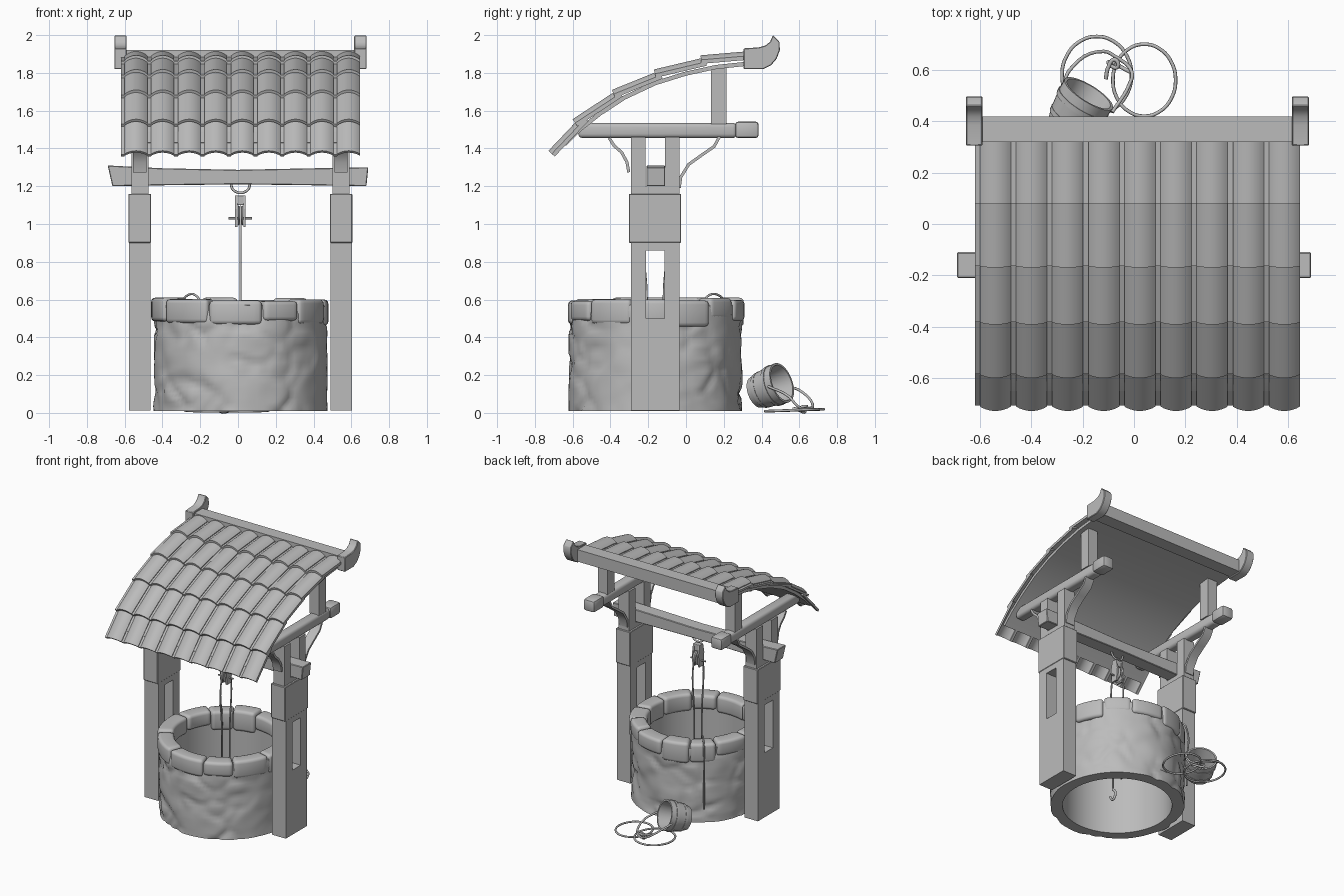
import bpy, bmesh, math, random
from mathutils import Vector, noise

random.seed(4)
if "Cube" in bpy.data.objects:
    bpy.data.objects.remove(bpy.data.objects["Cube"])

grey = bpy.data.materials.new("plain_grey")
grey.use_nodes = True
grey.diffuse_color = (0.5, 0.5, 0.5, 1)
grey.node_tree.nodes["Principled BSDF"].inputs["Base Color"].default_value = (0.5, 0.5, 0.5, 1)

CX, CY = 0.013, -0.163      # shared centre of frame and well


def activate(ob):
    bpy.ops.object.select_all(action='DESELECT')
    ob.select_set(True)
    bpy.context.view_layer.objects.active = ob


def smooth(ob, angle=40):
    activate(ob)
    bpy.ops.object.shade_smooth_by_angle(angle=math.radians(angle))


def finish(name, bm, bevel=0, segments=2):
    bmesh.ops.recalc_face_normals(bm, faces=bm.faces)
    me = bpy.data.meshes.new(name)
    bm.to_mesh(me)
    bm.free()
    ob = bpy.data.objects.new(name, me)
    bpy.context.collection.objects.link(ob)
    me.materials.append(grey)
    if bevel:
        mod = ob.modifiers.new("bevel", 'BEVEL')
        mod.width, mod.segments = bevel, segments
        activate(ob)
        bpy.ops.object.modifier_apply(modifier="bevel")
    return ob


def prism(name, pts, a, b, axis='X', bevel=0, segments=2):
    """Extrude a (y,z) outline along x, or an (x,z) outline along y."""
    place = (lambda p, t: (t, *p)) if axis == 'X' else (lambda p, t: (p[0], t, p[1]))
    bm = bmesh.new()
    ends = [[bm.verts.new(place(p, t)) for p in pts] for t in (a, b)]
    for ring in ends:
        bm.faces.new(ring)
    for i in range(len(pts)):
        j = (i + 1) % len(pts)
        bm.faces.new((ends[0][i], ends[0][j], ends[1][j], ends[1][i]))
    return finish(name, bm, bevel, segments)


def box(name, x, y, z, bevel=0, segments=2):
    return prism(name, [(y[0], z[0]), (y[1], z[0]), (y[1], z[1]), (y[0], z[1])], *x, 'X', bevel, segments)


def lathe(name, profile, n, shift=lambda a, r, z: r):
    """Spin a closed (radius, z) outline about z."""
    bm = bmesh.new()
    rings = []
    for i in range(n):
        a = math.tau * i / n
        rings.append([])
        for r, z in profile:
            r = shift(a, r, z)
            rings[-1].append(bm.verts.new((r * math.cos(a), r * math.sin(a), z)))
    for i in range(n):
        for k in range(len(profile)):
            m = (k + 1) % len(profile)
            p, q = rings[i], rings[(i + 1) % n]
            bm.faces.new((p[k], q[k], q[m], p[m]))
    return finish(name, bm)


def tube(name, pts, radius, closed=False):
    cu = bpy.data.curves.new(name, 'CURVE')
    cu.dimensions, cu.bevel_depth, cu.bevel_resolution = '3D', radius, 2
    cu.resolution_u, cu.use_fill_caps = 6, True
    sp = cu.splines.new('BEZIER')
    sp.bezier_points.add(len(pts) - 1)
    sp.use_cyclic_u = closed
    for bp, p in zip(sp.bezier_points, pts):
        bp.co = p
        bp.handle_left_type = bp.handle_right_type = 'AUTO'
    cu.materials.append(grey)
    ob = bpy.data.objects.new(name, cu)
    bpy.context.collection.objects.link(ob)
    activate(ob)
    bpy.ops.object.convert(target='MESH')
    smooth(bpy.context.object, 60)


# Well wall: a ring whose outside is worn into patches of stone
def worn(a, r, z):
    if r < 0.42:
        return r
    p = Vector((math.cos(a) * 2.4, math.sin(a) * 2.4, z * 7))
    d = noise.voronoi(p)[0]
    joint = max(0, 1 - (d[1] - d[0]) / 0.3)
    patch = min(1, max(0.1, 0.4 + 1.8 * noise.noise(p * 0.7)))
    return r - 0.018 * joint * patch + 0.006 * noise.noise(p * 1.5)


outer = [(0.46, 0.01 + 0.56 * i / 24) for i in range(25)]
wall = lathe("well_wall", outer + [(0.375, 0.57), (0.375, 0.01)], 128, worn)
wall.location = (CX, CY, 0)
smooth(wall, 50)

# Rim stones
weights = [random.uniform(0.7, 1.3) for _ in range(12)]
start = 0.2
for w in weights:
    sweep = math.tau * w / sum(weights)
    top, low = random.uniform(0.592, 0.612), random.uniform(0.45, 0.51)
    r_in, r_out = random.uniform(0.345, 0.36), random.uniform(0.462, 0.475)
    bm = bmesh.new()
    rings = []
    for i in range(7):
        a = start + 0.004 + (sweep - 0.008) * i / 6
        rings.append([bm.verts.new((CX + r * math.cos(a), CY + r * math.sin(a), z))
                      for r, z in ((r_in, low), (r_out, low), (r_out, top), (r_in, top))])
    bm.faces.new(rings[0])
    bm.faces.new(rings[-1])
    for p, q in zip(rings, rings[1:]):
        for k in range(4):
            bm.faces.new((p[k], q[k], q[(k + 1) % 4], p[(k + 1) % 4]))
    stone = finish("rim_stone", bm)
    mod = stone.modifiers.new("bevel", 'BEVEL')
    mod.width, mod.segments, mod.limit_method = 0.022, 3, 'ANGLE'
    activate(stone)
    bpy.ops.object.modifier_apply(modifier="bevel")
    smooth(stone, 60)
    start += sweep


# Timber frame, repeated on both sides
def strip(name, path, x, t):
    """A thin curved board following a (y,z) path."""
    back = []
    for i, p in enumerate(path):
        d = Vector(path[min(i + 1, len(path) - 1)]) - Vector(path[max(i - 1, 0)])
        d.normalize()
        back.append((p[0] - d.y * t, p[1] + d.x * t))
    smooth(prism(name, list(path) + back[::-1], *x))


horn = [(0.305, 1.82), (0.41, 1.82), (0.45, 1.84), (0.48, 1.875), (0.497, 1.92), (0.495, 1.965),
        (0.46, 2.0), (0.445, 1.965), (0.42, 1.945), (0.385, 1.935), (0.305, 1.93)]
front_brace = [(-0.295, 1.275), (-0.305, 1.33), (-0.335, 1.385), (-0.375, 1.42), (-0.4, 1.46)]
back_brace = [(-0.028, 1.19), (-0.02, 1.245), (0.02, 1.31), (0.09, 1.36), (0.155, 1.405), (0.185, 1.46)]

for side, word in ((-1, "right"), (1, "left")):
    x = CX + side * 0.533

    def span(h, x=x):
        return (x - h, x + h)

    post = box(word + "_post", span(0.057), (-0.29, -0.035), (0.012, 1.16))
    cutter = box("slot_cutter", span(0.2), (-0.213, -0.113), (0.5, 0.86))
    mod = post.modifiers.new("slot", 'BOOLEAN')
    mod.object, mod.operation, mod.solver = cutter, 'DIFFERENCE', 'EXACT'
    activate(post)
    bpy.ops.object.modifier_apply(modifier="slot")
    bpy.data.objects.remove(cutter)
    box(word + "_post_collar", span(0.06), (-0.302, -0.026), (0.9, 1.16), 0.004, 1)
    prism(word + "_post_fork", [(-0.29, 1.15), (-0.035, 1.15), (-0.035, 1.46), (-0.11, 1.46),
                                (-0.11, 1.2), (-0.215, 1.2), (-0.215, 1.46), (-0.29, 1.46)], *span(0.045))
    smooth(box(word + "_roof_beam", span(0.04), (-0.57, 0.27), (1.455, 1.535), 0.022, 3))
    smooth(box(word + "_beam_end", span(0.046), (0.26, 0.385), (1.455, 1.542), 0.016, 2))
    strip(word + "_front_brace", front_brace, span(0.035), 0.016)
    strip(word + "_back_brace", back_brace, span(0.035), 0.016)
    box(word + "_ridge_post", span(0.04), (0.132, 0.215), (1.53, 1.835))
    hx = CX + side * 0.635
    smooth(prism(word + "_ridge_horn", horn, hx - 0.033, hx + 0.033, 'X', 0.004, 1), 35)

prism("cross_beam", [(-0.665, 1.2), (-0.4, 1.205), (0, 1.21), (0.4, 1.205), (0.68, 1.2), (0.69, 1.3),
                     (0.4, 1.295), (0, 1.287), (-0.4, 1.295), (-0.69, 1.31)], -0.21, -0.11, 'Y', 0.004, 1)
box("ridge_beam", (CX - 0.61, CX + 0.61), (0.32, 0.418), (1.83, 1.92))

# Roof deck
deck = [(-0.635, 1.415), (-0.56, 1.488), (-0.45, 1.575), (-0.32, 1.66), (-0.16, 1.735),
        (0, 1.785), (0.16, 1.82), (0.33, 1.838)]
strip("roof_deck", deck, (CX - 0.61, CX + 0.61), 0.022)

# Tile rows: nine rounded tiles with narrow seams, swept up each slope
section = []
pitch = 1.266 / 9
for c in range(9):
    x0 = CX - 0.633 + c * pitch
    section += [(x0, 0), (x0 + 0.02, 0)]
    section += [(x0 + 0.02 + (pitch - 0.02) * i / 10, 0.006 + 0.024 * math.sin(math.pi * i / 10) ** 0.8)
                for i in range(11)]
section.append((CX + 0.633, 0))
rows = [((-0.728, 1.388), (-0.55, 1.575)), ((-0.6, 1.555), (-0.36, 1.712)), ((-0.392, 1.71), (-0.14, 1.812)),
        ((-0.17, 1.818), (0.1, 1.882)), ((0.077, 1.893), (0.335, 1.915))]
for (ya, za), (yb, zb) in rows:
    d = Vector((yb - ya, zb - za)).normalized()
    bm = bmesh.new()
    lines = []
    for y, z, drop in ((ya, za, 0.03), (yb, zb, 0.03), (yb, zb, 0.045), (ya, za, 0.045)):
        lines.append([bm.verts.new((x, y - d.y * (h - drop), z + d.x * (h - drop))) for x, h in section])
    for k in range(4):
        p, q = lines[k], lines[(k + 1) % 4]
        for i in range(len(section) - 1):
            bm.faces.new((p[i], p[i + 1], q[i + 1], q[i]))
    for i in (0, -1):
        bm.faces.new([line[i] for line in lines])
    smooth(finish("tile_row", bm), 35)

# Pulley under the cross beam
tube("pulley_hanger", [(CX + 0.05 * math.cos(a), CY, 1.21 + 0.045 * math.sin(a))
                       for a in (math.pi * (1 + i / 6) for i in range(7))], 0.007)
for s in (-1, 1):
    px = CX + s * 0.022
    prism("pulley_cheek", [(CY - 0.02, 1.15), (CY - 0.034, 1.08), (CY - 0.025, 0.985), (CY + 0.025, 0.985),
                           (CY + 0.034, 1.08), (CY + 0.02, 1.15)], px - 0.006, px + 0.006)
box("pulley_cap", (CX - 0.028, CX + 0.028), (CY - 0.02, CY + 0.02), (1.1, 1.15), 0.005)
wheel = lathe("pulley_wheel", [(0.01, -0.013), (0.053, -0.013), (0.042, 0), (0.053, 0.013), (0.01, 0.013)], 24)
wheel.location, wheel.rotation_euler = (CX, CY, 1.045), (0, math.pi / 2, 0)
smooth(wheel)
tube("pulley_axle", [(CX - 0.062, CY, 1.03), (CX + 0.062, CY, 1.03)], 0.006)

# Ropes: over the wheel, into the well, across the rim and down to the bucket
tube("hanging_rope", [(CX, CY - 0.045, 0.15), (CX, CY - 0.045, 0.6), (CX, CY - 0.045, 1.045), (CX, CY, 1.092),
                      (CX, CY + 0.045, 1.045), (CX, CY + 0.045, 0.6), (CX, CY + 0.045, 0.2)], 0.006)
tube("rope_hook", [(CX, CY - 0.045, 0.16), (CX, CY - 0.02, 0.12), (CX, CY - 0.045, 0.08), (CX, CY - 0.075, 0.11)], 0.009)
reach = [(0.335, 0.25), (0.335, 0.57), (0.36, 0.617), (0.45, 0.617), (0.483, 0.57), (0.483, 0.3), (0.483, 0.12)]
tube("rim_rope", [(CX - 0.64 * r, CY + 0.768 * r, z) for r, z in reach], 0.006)
for name, cx, cy, rx, ry in (("rope_coil_large", -0.145, 0.58, 0.135, 0.15), ("rope_coil_small", 0.04, 0.56, 0.122, 0.14)):
    tube(name, [(cx + rx * math.cos(a), cy + ry * math.sin(a), 0.014 + 0.005 * math.sin(a))
                for a in (math.tau * i / 12 for i in range(12))], 0.007, True)
tube("rope_knot", [(-0.11, 0.565, 0.02), (-0.1, 0.61, 0.03), (-0.075, 0.64, 0.035), (-0.065, 0.61, 0.03),
                   (-0.1, 0.63, 0.02), (-0.01, 0.59, 0.015)], 0.008)

# Bucket lying against the wall
bucket = lathe("bucket", [(0.001, 0), (0.084, 0), (0.093, 0.035), (0.097, 0.035), (0.1, 0.055), (0.098, 0.055),
                          (0.106, 0.11), (0.11, 0.11), (0.112, 0.13), (0.108, 0.13), (0.11, 0.17),
                          (0.098, 0.17), (0.075, 0.015), (0.001, 0.015)], 32)
bucket.location = (-0.262, 0.37, 0.108)
bucket.rotation_euler = Vector((0.5, 0.8, 0.3)).to_track_quat('Z', 'Y').to_euler()
smooth(bucket, 35)
tube("bucket_handle", [(-0.275, 0.54, 0.14), (-0.25, 0.6, 0.12), (-0.12, 0.672, 0.035), (-0.07, 0.65, 0.025),
                       (-0.012, 0.6, 0.03), (-0.02, 0.54, 0.09), (-0.085, 0.435, 0.14)], 0.007)
